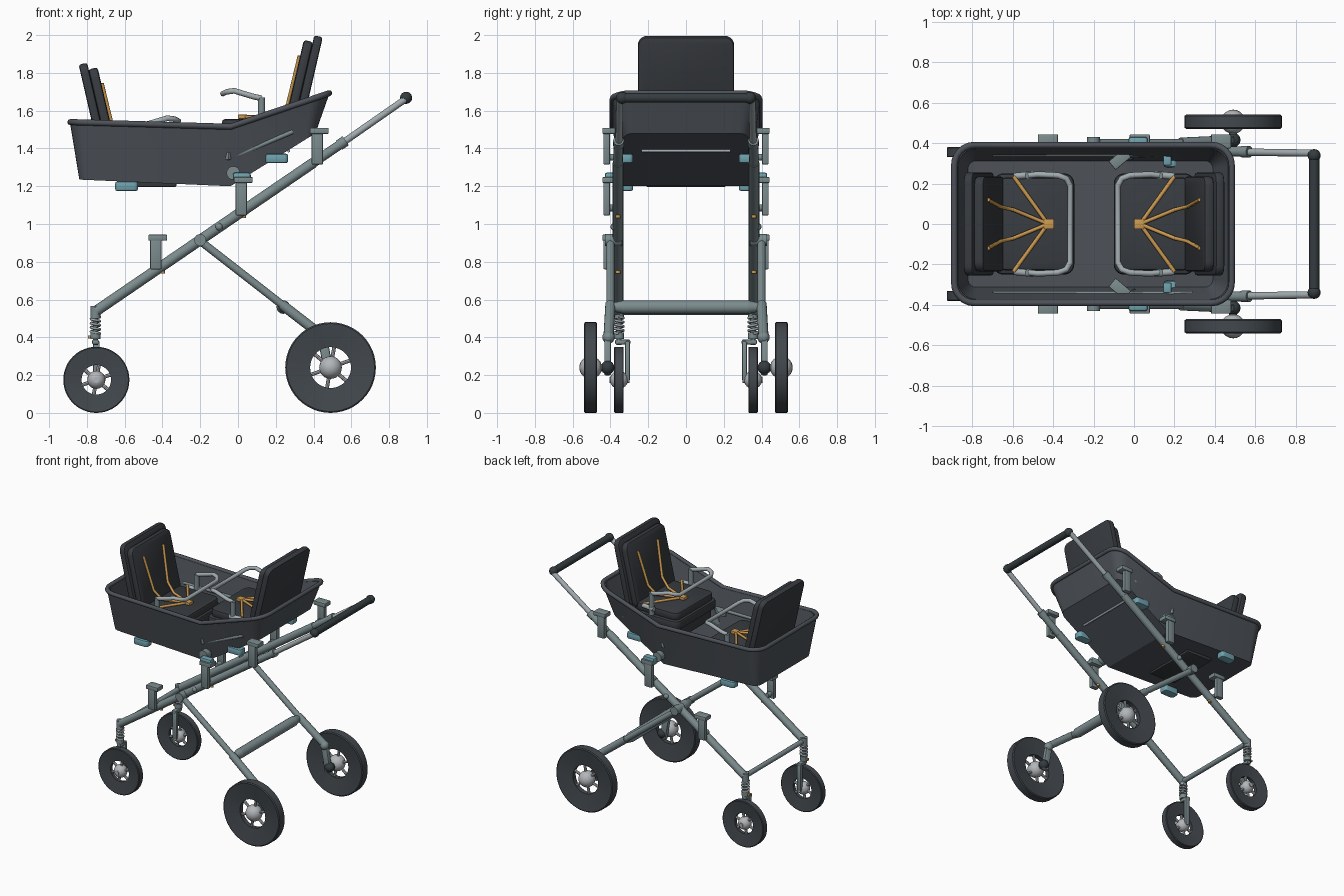
import bpy, bmesh, math
from mathutils import Vector, Matrix

cube = bpy.data.objects.get("Cube")
if cube:
    bpy.data.objects.remove(cube)


def material(name, rgb):
    m = bpy.data.materials.new(name)
    m.use_nodes = True
    m.diffuse_color = (*rgb, 1)
    m.node_tree.nodes["Principled BSDF"].inputs["Base Color"].default_value = (*rgb, 1)
    return m


SLATE = material("slate shell", (.075, .085, .1))
CUSHION = material("dark cushion", (.04, .045, .052))
TYRE = material("tyre rubber", (.055, .065, .075))
GRIP = material("grip rubber", (.035, .045, .05))
STEEL = material("grey green steel", (.2, .26, .27))
LIGHT = material("light steel", (.36, .41, .43))
HUB = material("hub silver", (.45, .47, .49))
TEAL = material("teal plastic", (.16, .36, .42))
ORANGE = material("orange strap", (.6, .32, .08))


def finish(name, bm, mat, angle=40):
    bmesh.ops.recalc_face_normals(bm, faces=bm.faces[:])
    me = bpy.data.meshes.new(name)
    bm.to_mesh(me)
    bm.free()
    me.materials.append(mat)
    me.shade_smooth()
    me.set_sharp_from_angle(angle=math.radians(angle))
    ob = bpy.data.objects.new(name, me)
    bpy.context.collection.objects.link(ob)
    return ob


def box(name, c, size, mat, bevel=.006, corner=None, rot=0, axis='Y'):
    """Block with optional large round corners about one axis."""
    bm = bmesh.new()
    bmesh.ops.create_cube(bm, size=1, matrix=Matrix.Diagonal((*size, 1)))
    if corner:
        k, r = corner
        along = [e for e in bm.edges if abs((e.verts[0].co - e.verts[1].co)[k]) > 1e-4]
        bmesh.ops.bevel(bm, geom=along, offset=r, segments=5, affect='EDGES', profile=.5)
    if bevel:
        sharp = [e for e in bm.edges if e.calc_face_angle(0) > 1]
        bmesh.ops.bevel(bm, geom=sharp, offset=bevel, segments=2, affect='EDGES', profile=.5)
    bm.transform(Matrix.Translation(c) @ Matrix.Rotation(math.radians(rot), 4, axis))
    return finish(name, bm, mat)


def rod(name, a, b, r, mat, r2=None, n=16):
    a, b = Vector(a), Vector(b)
    bm = bmesh.new()
    turn = (b - a).to_track_quat('Z', 'Y').to_matrix().to_4x4()
    bmesh.ops.create_cone(bm, cap_ends=True, segments=n, radius1=r, radius2=r if r2 is None else r2,
                          depth=(b - a).length, matrix=Matrix.Translation((a + b) / 2) @ turn)
    return finish(name, bm, mat)


def ball(name, c, r, mat):
    bm = bmesh.new()
    bmesh.ops.create_uvsphere(bm, u_segments=20, v_segments=12, radius=r, matrix=Matrix.Translation(c))
    return finish(name, bm, mat)


def tube(name, pts, r, mat, cyclic=False):
    cu = bpy.data.curves.new(name, 'CURVE')
    cu.dimensions = '3D'
    cu.bevel_depth, cu.bevel_resolution, cu.use_fill_caps = r, 2, True
    sp = cu.splines.new('POLY')
    sp.points.add(len(pts) - 1)
    for p, co in zip(sp.points, pts):
        p.co = (*co, 1)
    sp.use_cyclic_u = cyclic
    tmp = bpy.data.objects.new(name, cu)
    me = bpy.data.meshes.new_from_object(tmp)
    bpy.data.objects.remove(tmp)
    bm = bmesh.new()
    bm.from_mesh(me)
    bpy.data.meshes.remove(me)
    return finish(name, bm, mat, 60)


def lerp(x, pts):
    for (x0, z0), (x1, z1) in zip(pts, pts[1:]):
        if x <= x1 or x1 == pts[-1][0]:
            return z0 + (z1 - z0) * (x - x0) / (x1 - x0)


# Shell: rounded tub with a bent floor
TOP = [(-.9, 1.54), (-.04, 1.515), (.49, 1.695)]
LOW = [(-.84, 1.235), (-.04, 1.2), (.41, 1.48)]


def half_outline(x0, x1, hy, r, line, lift=0):
    pts = []
    for cx, start in ((x0 + r, 180), (x1 - r, 90)):
        for i in range(7):
            t = math.radians(start - 15 * i)
            pts.append((cx + r * math.cos(t), hy - r + r * math.sin(t)))
        if start == 180:
            pts.append((-.04, hy))
    return [(x, y, lerp(x, line) + lift) for x, y in pts]


halves = [half_outline(-.84, .41, .33, .05, LOW),
          half_outline(-.89, .485, .392, .1, TOP),
          half_outline(-.87, .465, .372, .09, TOP),
          half_outline(-.82, .39, .312, .04, LOW, .02)]
bm = bmesh.new()
rings = []
for h in halves:
    rings.append([bm.verts.new(p) for p in h] + [bm.verts.new((x, -y, z)) for x, y, z in reversed(h)])
for lo, hi in zip(rings, rings[1:]):
    for i in range(len(lo)):
        j = (i + 1) % len(lo)
        bm.faces.new((lo[i], lo[j], hi[j], hi[i]))
for ring in (rings[0], rings[-1]):
    for i in range(len(ring) // 2 - 1):
        bm.faces.new((ring[i], ring[i + 1], ring[-2 - i], ring[-1 - i]))
finish("tub_shell", bm, SLATE, 25)
rim = half_outline(-.888, .483, .39, .1, TOP)
tube("tub_rim", rim + [(x, -y, z) for x, y, z in reversed(rim)], .016, SLATE, True)
tube("floor_strip", [(.268, -.235, 1.387), (.268, .235, 1.387)], .008, LIGHT)


# Two facing seats with harness and grab bar
def seat(label, sx, ox, dz):
    def P(x, y, z):
        return (sx * x + ox, y, z + dz)
    box(label + "_seat_base", P(.04, 0, 1.4), (.22, .42, .12), CUSHION, .01)
    box(label + "_seat_lower", P(.1, 0, 1.465), (.4, .5, .07), CUSHION, .015, (2, .05))
    box(label + "_seat_cushion", P(.1, 0, 1.525), (.37, .46, .06), CUSHION, .015, (2, .05))
    box(label + "_back_shell", P(.37, 0, 1.75), (.046, .51, .5), CUSHION, .012, (0, .05), 13 * sx)
    box(label + "_back_pad", P(.319, 0, 1.735), (.05, .47, .48), CUSHION, .014, (0, .05), 13 * sx)
    box(label + "_buckle", P(.025, 0, 1.568), (.05, .05, .022), ORANGE, .004)
    for s in (1, -1):
        tube(label + "_lap_strap", [P(.03, 0, 1.567), P(.2, .235 * s, 1.562)], .01, ORANGE)
        tube(label + "_shoulder_strap", [P(.03, 0, 1.568), P(.2, .07 * s, 1.568),
             P(.262, .085 * s, 1.63), P(.325, .12 * s, 1.89)], .01, ORANGE)
        rod(label + "_bar_post", P(.125, .24 * s, 1.5), P(.125, .24 * s, 1.67), .019, STEEL)
        rod(label + "_bar_foot", P(.2, .235 * s, 1.55), P(.1, .245 * s, 1.55), .017, LIGHT)
    side = [(.125, .24, 1.665), (.08, .245, 1.675), (-.02, .24, 1.705), (-.06, .225, 1.7), (-.08, .19, 1.69)]
    tube(label + "_grab_bar", [P(*p) for p in side] + [P(x, -y, z) for x, y, z in reversed(side)], .015, LIGHT)


seat("rear", 1, 0, 0)
seat("front", -1, -.395, -.145)


# Wheels: dished tyre, spokes and round hub
def wheel(name, c, R, hole, w, hub):
    c = Vector(c)
    prof = [(hole, -w * .25), (R * .97, -w * .5), (R, -w * .42), (R, w * .42), (R * .97, w * .5), (hole, w * .25)]
    n = 48
    bm = bmesh.new()
    loops = [[bm.verts.new(c + Vector((r * math.cos(t), y, r * math.sin(t)))) for r, y in prof]
             for t in (2 * math.pi * i / n for i in range(n))]
    for i, a in enumerate(loops):
        b = loops[(i + 1) % n]
        for j in range(len(prof)):
            k = (j + 1) % len(prof)
            bm.faces.new((a[j], a[k], b[k], b[j]))
    finish(name + "_tyre", bm, TYRE)
    for i in range(6):
        t = math.radians(60 * i + 20)
        rod(name + "_spoke", c, c + Vector((math.cos(t), 0, math.sin(t))) * (hole + .008), .01, HUB, n=8)
    ball(name + "_hub", c, hub, HUB)


BAR = [(-.75, .54), (.57, 1.44), (.89, 1.665)]
for s, side in ((1, "left_"), (-1, "right_")):
    def at(x, y, z):
        return (x, y * s, z)
    wheel(side + "front_wheel", at(-.75, .355, .175), .175, .078, .05, .048)
    wheel(side + "rear_wheel", at(.49, .505, .24), .24, .108, .07, .06)

    # Long rail and telescopic handle arm
    rod(side + "rail", at(-.75, .36, .54), at(.4, .36, 1.325), .028, STEEL)
    rod(side + "rail_sleeve", at(.4, .36, 1.325), at(.57, .357, 1.441), .025, STEEL)
    rod(side + "sleeve_collar", at(.535, .357, 1.417), at(.57, .357, 1.441), .029, STEEL)
    rod(side + "handle_arm", at(.56, .355, 1.434), at(.885, .35, 1.66), .018, LIGHT)
    ball(side + "handle_end", at(.89, .338, 1.668), .032, GRIP)
    for x in (-.4, .03):
        z = lerp(x, BAR)
        rod(side + "rail_pin", at(x, .36, z - .04), at(x, .36, z), .013, ORANGE, n=10)

    # Sprung front fork
    rod(side + "fork_head", at(-.755, .355, .5), at(-.755, .355, .565), .026, STEEL)
    rod(side + "fork_stem", at(-.755, .355, .36), at(-.755, .355, .52), .013, STEEL)
    coil = [at(-.755 + .024 * math.cos(i * .6), .355 + .024 * math.sin(i * .6), .42 + .0021 * i)
            for i in range(43)]
    tube(side + "fork_spring", coil, .007, LIGHT)
    rod(side + "fork_collar", at(-.755, .355, .39), at(-.755, .355, .425), .027, STEEL)
    box(side + "fork_clip", at(-.782, .355, .402), (.025, .02, .016), ORANGE, .003)
    box(side + "fork_bridge", at(-.755, .335, .375), (.035, .08, .025), STEEL)
    box(side + "fork_arm", at(-.75, .31, .275), (.035, .026, .21), STEEL)
    rod(side + "front_axle", at(-.75, .3, .175), at(-.75, .405, .175), .016, HUB)

    # Folding rear leg and its axle
    rod(side + "rear_leg", at(-.2, .4, .91), at(.26, .4, .552), .021, STEEL)
    rod(side + "rear_leg_sleeve", at(.23, .4, .575), at(.45, .41, .405), .027, STEEL)
    rod(side + "leg_pivot", at(-.2, .34, .915), at(-.2, .43, .915), .032, STEEL)
    ball(side + "pivot_stop", at(-.1, .38, .985), .02, STEEL)
    ball(side + "leg_knuckle", at(.45, .41, .4), .033, STEEL)
    box(side + "axle_arm", at(.465, .415, .3), (.05, .035, .2), STEEL, .008, None, -10)
    rod(side + "rear_axle", at(.49, .39, .24), at(.49, .56, .24), .02, STEEL)
    ball(side + "axle_cap", at(.49, .415, .24), .036, GRIP)

    # Clamp brackets along the rail
    for x, z, h in ((-.435, .85, .18), (.018, 1.145, .2), (.42, 1.41, .19)):
        box(side + "clamp_post", at(x, .42, z), (.06, .035, h), STEEL)
        box(side + "clamp_flange", at(x + .01, .408, z + h / 2 - .012), (.1, .07, .032), STEEL)
        rod(side + "clamp_bolt", at(x, .36, z - h * .3), at(x, .425, z - h * .3), .018, STEEL)
    box(side + "clamp_button", at(.02, .405, 1.25), (.095, .05, .045), TEAL, .012)
    rod(side + "tub_pivot", at(-.025, .32, 1.27), at(-.025, .39, 1.27), .036, STEEL)

    # Teal feet under the tub and fittings inside it
    for x, z, tilt in ((-.59, 1.2, 0), (.205, 1.347, 0)):
        box(side + "foot_pad", at(x, .315, z), (.12, .07, .05), TEAL, .01, (2, .02), tilt)
    tube(side + "inner_strip", [at(-.7, .345, 1.37), at(0, .345, 1.365), at(.29, .345, 1.49)], .013, STEEL)
    box(side + "inner_bracket", at(-.07, .32, 1.36), (.1, .055, .04), STEEL, .005, None, 40 * s, 'Z')
    box(side + "inner_latch", at(.165, .315, 1.44), (.04, .05, .03), TEAL, .005)

# Cross members and push handle
rod("handle_grip", (.89, -.335, 1.668), (.89, .335, 1.668), .026, GRIP)
rod("front_crossbar", (-.75, -.355, .535), (-.75, .355, .535), .018, STEEL)
rod("rear_crossbar", (.24, -.33, .56), (.24, .33, .56), .036, STEEL)
for s in (1, -1):
    rod("crossbar_end", (.24, .33 * s, .56), (.24, .4 * s, .56), .036, STEEL, .02)
